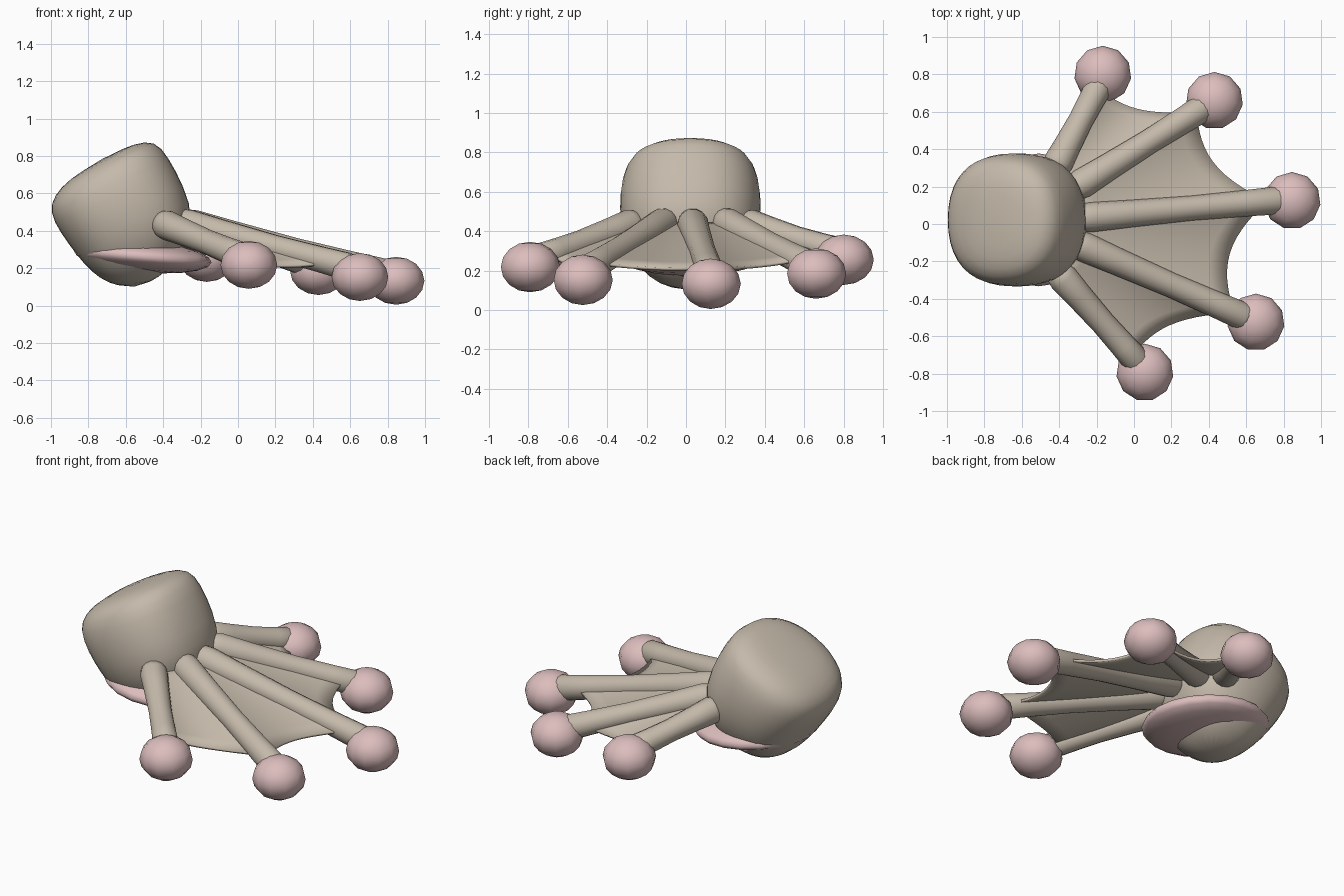
import bpy, bmesh, math
from mathutils import Vector

cube = bpy.data.objects.get("Cube")
if cube:
    bpy.data.objects.remove(cube, do_unlink=True)


def material(name, rgb):
    m = bpy.data.materials.new(name)
    m.use_nodes = True
    m.diffuse_color = (*rgb, 1)
    m.node_tree.nodes["Principled BSDF"].inputs["Base Color"].default_value = (*rgb, 1)
    return m


SKIN = material("beige skin", (0.56, 0.49, 0.405))
PINK = material("pink pad", (0.72, 0.51, 0.51))


def finish(name, bm, mat):
    bmesh.ops.recalc_face_normals(bm, faces=bm.faces)
    mesh = bpy.data.meshes.new(name)
    bm.to_mesh(mesh)
    bm.free()
    mesh.materials.append(mat)
    for p in mesh.polygons:
        p.use_smooth = True
    obj = bpy.data.objects.new(name, mesh)
    bpy.context.collection.objects.link(obj)
    return obj


def loft(name, rings, start, end):
    """Skin a list of closed rings and close both ends with a fan."""
    bm = bmesh.new()
    loops = [[bm.verts.new(p) for p in ring] for ring in rings]
    n = len(loops[0])
    for a, b in zip(loops, loops[1:]):
        for i in range(n):
            j = (i + 1) % n
            bm.faces.new((a[i], a[j], b[j], b[i]))
    for loop, tip in ((loops[0], start), (loops[-1], end)):
        v = bm.verts.new(tip)
        for i in range(n):
            bm.faces.new((loop[i], loop[(i + 1) % n], v))
    return finish(name, bm, SKIN)


def spow(v, e):
    return math.copysign(abs(v) ** e, v)


# Ankle stump: tilted rings given by left end, right end and half width
MID_Y = 0.022
stump = [((-0.91, 0.67), (-0.55, 0.87), 0.22),
         ((-0.985, 0.59), (-0.44, 0.885), 0.315),
         ((-1.015, 0.50), (-0.37, 0.80), 0.355),
         ((-0.955, 0.39), (-0.285, 0.64), 0.367),
         ((-0.87, 0.275), (-0.225, 0.46), 0.345),
         ((-0.79, 0.18), (-0.31, 0.26), 0.27),
         ((-0.69, 0.115), (-0.42, 0.145), 0.16)]
rings = []
for (lx, lz), (rx, rz), half in stump:
    ring = []
    for i in range(20):
        a = math.tau * i / 20
        f = 0.5 + 0.5 * spow(math.cos(a), 0.86)
        ring.append((lx + (rx - lx) * f, MID_Y + half * spow(math.sin(a), 0.86),
                     lz + (rz - lz) * f))
    rings.append(ring)
ankle = loft("ankle", rings, (-0.73, MID_Y, 0.785), (-0.555, MID_Y, 0.095))
ankle.modifiers.new("rounding", 'SUBSURF').levels = 1
ankle.modifiers["rounding"].render_levels = 1


def ball(name, centre, radii, segs, rows, tilt=0):
    bm = bmesh.new()
    bmesh.ops.create_uvsphere(bm, u_segments=segs, v_segments=rows, radius=1)
    for v in bm.verts:
        v.co = Vector(a * b for a, b in zip(v.co, radii))
    obj = finish(name, bm, PINK)
    obj.location = centre
    obj.rotation_euler.y = tilt


# Soft pad under the heel
ball("heel_pad", (-0.51, MID_Y, 0.263), (0.37, 0.355, 0.085), 20, 10, math.radians(5))

# Toes: base, end, tip ball centre
toes = [((-0.42, 0.30, 0.44), (-0.17, 0.77, 0.295), (-0.167, 0.80, 0.255)),
        ((-0.32, 0.19, 0.45), (0.40, 0.64, 0.22), (0.43, 0.66, 0.185)),
        ((-0.30, 0.03, 0.45), (0.81, 0.13, 0.17), (0.845, 0.125, 0.133)),
        ((-0.32, -0.10, 0.45), (0.62, -0.51, 0.20), (0.652, -0.525, 0.153)),
        ((-0.405, -0.26, 0.44), (0.03, -0.75, 0.26), (0.058, -0.793, 0.218))]
toes = [tuple(Vector(p) for p in t) for t in toes]
names = ["back_outer", "back_inner", "middle", "front_inner", "front_outer"]
PROFILE = [(-0.03, 0.05), (0, 0.07), (0.06, 0.08), (0.25, 0.073),
           (0.55, 0.066), (0.8, 0.07), (0.96, 0.075), (1.0, 0.06)]

for name, (base, end, tip) in zip(names, toes):
    axis = end - base
    side = axis.cross(Vector((0, 0, 1))).normalized()
    up = side.cross(axis).normalized()
    rings = []
    for t, r in PROFILE:
        c = base + axis * t
        rings.append([c + side * r * math.cos(math.tau * i / 14)
                      + up * r * math.sin(math.tau * i / 14) for i in range(14)])
    loft(name + "_toe", rings, base - axis * 0.04, end + axis * 0.01)
    ball(name + "_toe_tip", tip, (0.153, 0.153, 0.128), 11, 8)

# Webbing: sagging sheets between neighbouring toes with a scooped outer edge
ACROSS, ALONG = 12, 8
SAGS = (0.10, 0.06, 0.06, 0.10)
bm = bmesh.new()
for (a0, a1, _), (b0, b1, _), sag in zip(toes, toes[1:], SAGS):
    grid = []
    for i in range(ACROSS + 1):
        u = i / ACROSS
        arch = max(0, math.sin(math.pi * u)) ** 0.7
        reach = 0.92 - 0.12 * arch
        row = []
        for j in range(ALONG + 1):
            t = reach * j / ALONG
            p = a0.lerp(a1, t).lerp(b0.lerp(b1, t), u)
            p.z += (0.025 - sag * arch) * t
            row.append(bm.verts.new(p))
        grid.append(row)
    for r, s in zip(grid, grid[1:]):
        for j in range(ALONG):
            bm.faces.new((r[j], r[j + 1], s[j + 1], s[j]))
bmesh.ops.remove_doubles(bm, verts=bm.verts, dist=0.0005)
web = finish("webbing", bm, SKIN)
solid = web.modifiers.new("thickness", 'SOLIDIFY')
solid.thickness = 0.015
solid.offset = 0
